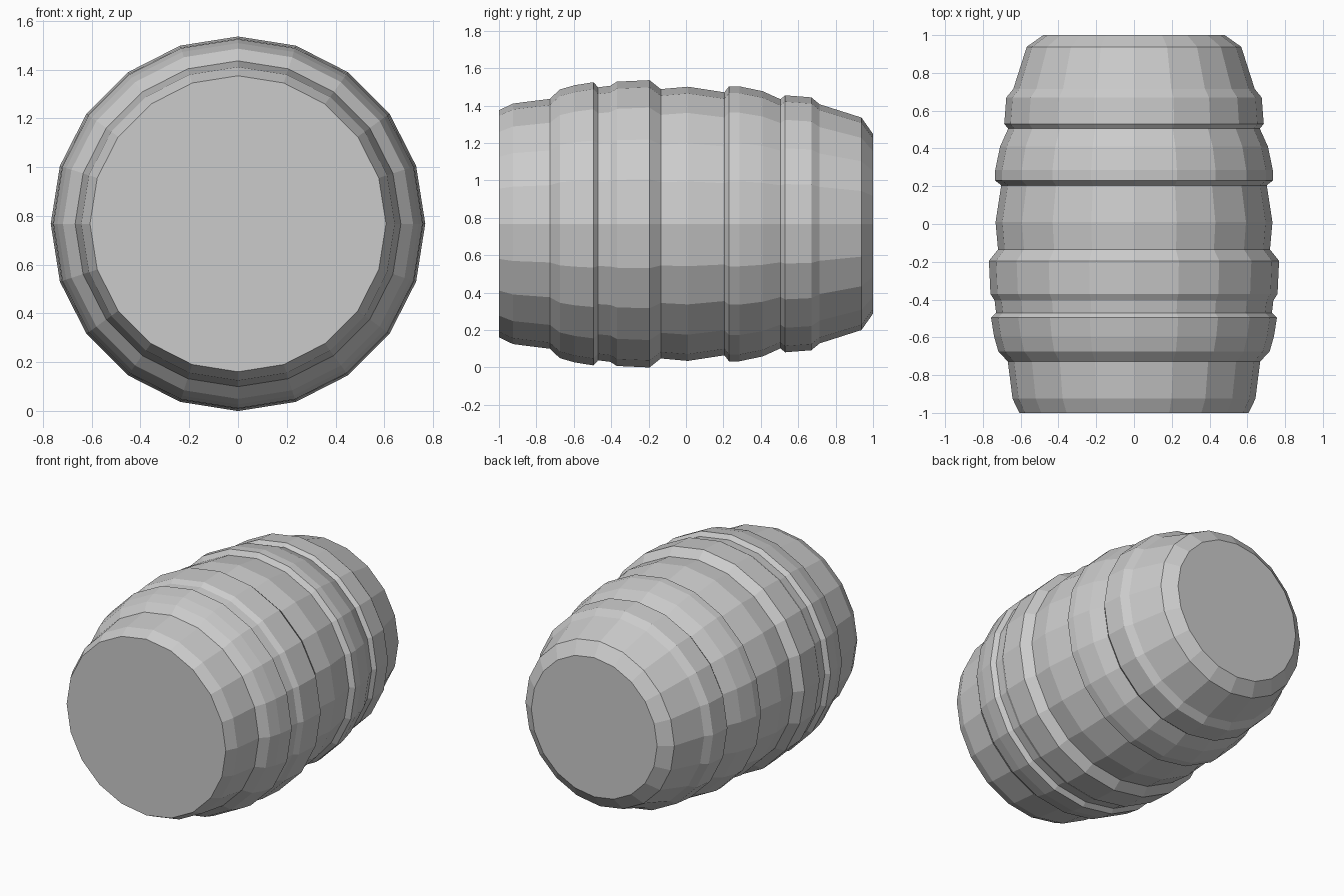
import bpy, bmesh, math

if "Cube" in bpy.data.objects:
    bpy.data.objects.remove(bpy.data.objects["Cube"])

SIDES = 20
CENTRE_Z = 0.768

grey = bpy.data.materials.new("light grey")
grey.diffuse_color = (0.6, 0.6, 0.6, 1)
grey.use_nodes = True
grey.node_tree.nodes["Principled BSDF"].inputs["Base Color"].default_value = grey.diffuse_color

# Barrel profile: (position along y, radius), with the raised hoops included
PROFILE = [
    (-1.0, 0.607), (-0.925, 0.643), (-0.728, 0.668),                  # front rim
    (-0.675, 0.718), (-0.595, 0.741), (-0.495, 0.757),                # first hoop
    (-0.47, 0.730), (-0.405, 0.738),                                  # groove
    (-0.37, 0.760), (-0.195, 0.768),                                  # second hoop
    (-0.135, 0.720), (0.01, 0.733), (0.205, 0.703),                   # waist
    (0.23, 0.735), (0.285, 0.735), (0.41, 0.709), (0.505, 0.666),     # third hoop
    (0.53, 0.687), (0.67, 0.676), (0.715, 0.639),                     # fourth hoop
    (0.938, 0.568), (1.0, 0.480),                                     # back rim
]


def lathe(name, profile):
    """Turn a profile around the y axis and close both ends."""
    bm = bmesh.new()
    rings = []
    for y, r in profile:
        angles = [2 * math.pi * i / SIDES for i in range(SIDES)]
        rings.append([bm.verts.new((r * math.cos(a), y, CENTRE_Z + r * math.sin(a)))
                      for a in angles])
    for a, b in zip(rings, rings[1:]):
        for i in range(SIDES):
            j = (i + 1) % SIDES
            bm.faces.new((a[i], a[j], b[j], b[i]))
    bm.faces.new(rings[0])
    bm.faces.new(rings[-1])
    bmesh.ops.recalc_face_normals(bm, faces=bm.faces)
    mesh = bpy.data.meshes.new(name)
    bm.to_mesh(mesh)
    bm.free()
    mesh.materials.append(grey)
    obj = bpy.data.objects.new(name, mesh)
    bpy.context.collection.objects.link(obj)
    return obj


# Flat-faced barrel lying along y
lathe("barrel", PROFILE)
